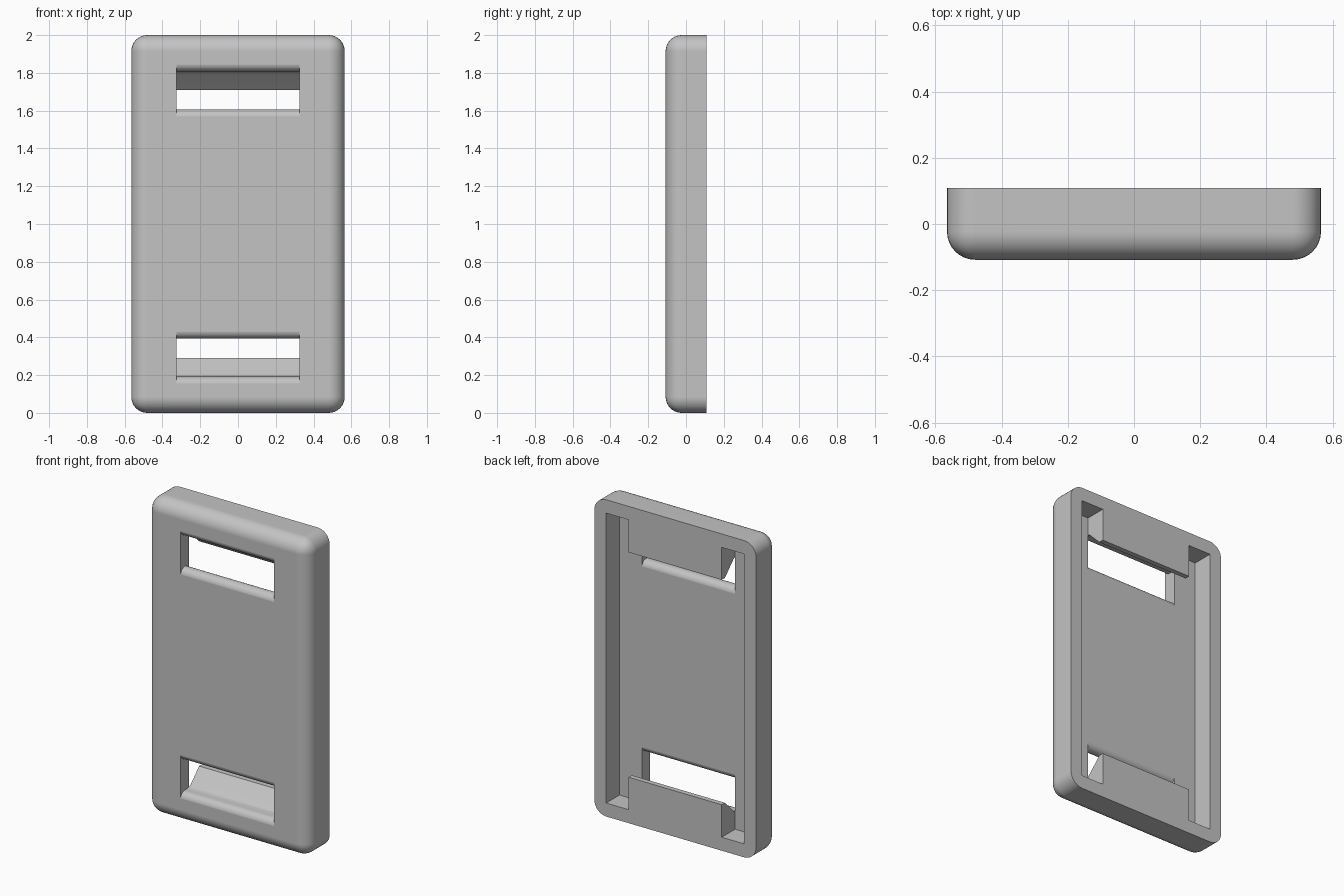
import bpy
import bmesh
from math import cos, sin, radians

if "Cube" in bpy.data.objects:
    bpy.data.objects.remove(bpy.data.objects["Cube"], do_unlink=True)

HALF_W, HALF_D, HEIGHT = 0.565, 0.108, 2.0
ROUND, WALL = 0.085, 0.083
SLOT = 0.325                       # half width of slots and blocks
FLOOR = -HALF_D + WALL             # inner face of the front plate
MID = -HALF_D + WALL / 2
LIP = WALL / 2 + 0.0005

grey = bpy.data.materials.new("light grey plastic")
grey.use_nodes = True
colour = (0.55, 0.55, 0.55, 1)
grey.diffuse_color = colour
grey.node_tree.nodes["Principled BSDF"].inputs["Base Color"].default_value = colour


def add_object(name, bm):
    bmesh.ops.recalc_face_normals(bm, faces=bm.faces)
    mesh = bpy.data.meshes.new(name)
    bm.to_mesh(mesh)
    bm.free()
    mesh.materials.append(grey)
    obj = bpy.data.objects.new(name, mesh)
    bpy.context.collection.objects.link(obj)
    return obj


def prism(name, points, offset):
    """Extrude a closed outline of 3D points along an offset."""
    bm = bmesh.new()
    face = bm.faces.new([bm.verts.new(p) for p in points])
    ext = bmesh.ops.extrude_face_region(bm, geom=[face])["geom"]
    bmesh.ops.translate(bm, vec=offset, verts=[v for v in ext if isinstance(v, bmesh.types.BMVert)])
    return add_object(name, bm)


def arc(cy, cz, r, start, end, steps):
    angles = [radians(start + (end - start) * i / steps) for i in range(steps + 1)]
    return [(cy + r * cos(a), cz + r * sin(a)) for a in angles]


# Outer body, rounded everywhere except around the open back
bm = bmesh.new()
bmesh.ops.create_cube(bm, size=1)
for v in bm.verts:
    v.co = (v.co.x * 2 * HALF_W, v.co.y * 2 * HALF_D, (v.co.z + 0.5) * HEIGHT)
edges = [e for e in bm.edges if not all(v.co.y > 0 for v in e.verts)]
bmesh.ops.bevel(bm, geom=edges, offset=ROUND, segments=8, profile=0.5, affect='EDGES')
body = add_object("case_shell", bm)

# Back cavity, notched so a block remains at the top and bottom
side, low, block = HALF_W - WALL, 0.085, 0.29
quarter = [(side, low), (SLOT, low), (SLOT, block)]
half = quarter + [(x, HEIGHT - z) for x, z in reversed(quarter)]
outline = [(x, z) for x, z in half] + [(-x, z) for x, z in reversed(half)]
# start the right half at the notch so the loop runs around the cavity
right = [half[i] for i in (2, 1, 0, 5, 4, 3)]
outline = right + [(-x, z) for x, z in reversed(right)]
cavity = prism("cavity_cutter", [(x, FLOOR, z) for x, z in outline], (0, 0.4, 0))

# Slot profile: rounded plate edge, ramp up the block, rounded lip opposite
profile = [(-0.2, 0.145)] + arc(MID, 0.15, LIP, 180, 90, 8)
profile += [(-0.045, 0.193), (-0.025, 0.196), (-0.01, 0.204), (0.077, 0.291)]
profile += [(0.077, 0.45)] + arc(MID, 0.436, LIP, 360, 180, 16) + [(-0.2, 0.44)]
w = SLOT + 0.0005
lower = prism("lower_slot_cutter", [(-w, y, z) for y, z in profile], (2 * w, 0, 0))
upper = prism("upper_slot_cutter", [(-w, y, HEIGHT - z) for y, z in profile], (2 * w, 0, 0))

cutters = (cavity, lower, upper)
for cutter in cutters:
    cutter.hide_render = True
    mod = body.modifiers.new(cutter.name, 'BOOLEAN')
    mod.operation = 'DIFFERENCE'
    mod.solver = 'EXACT'
    mod.object = cutter

# Apply the cuts, then shade smoothly with crisp edges
bpy.ops.object.select_all(action='DESELECT')
body.select_set(True)
bpy.context.view_layer.objects.active = body
bpy.ops.object.convert(target='MESH')
for cutter in cutters:
    bpy.data.objects.remove(cutter, do_unlink=True)
bpy.ops.object.shade_smooth_by_angle(angle=radians(30))
normals = body.modifiers.new("even_normals", 'WEIGHTED_NORMAL')
normals.keep_sharp = True
